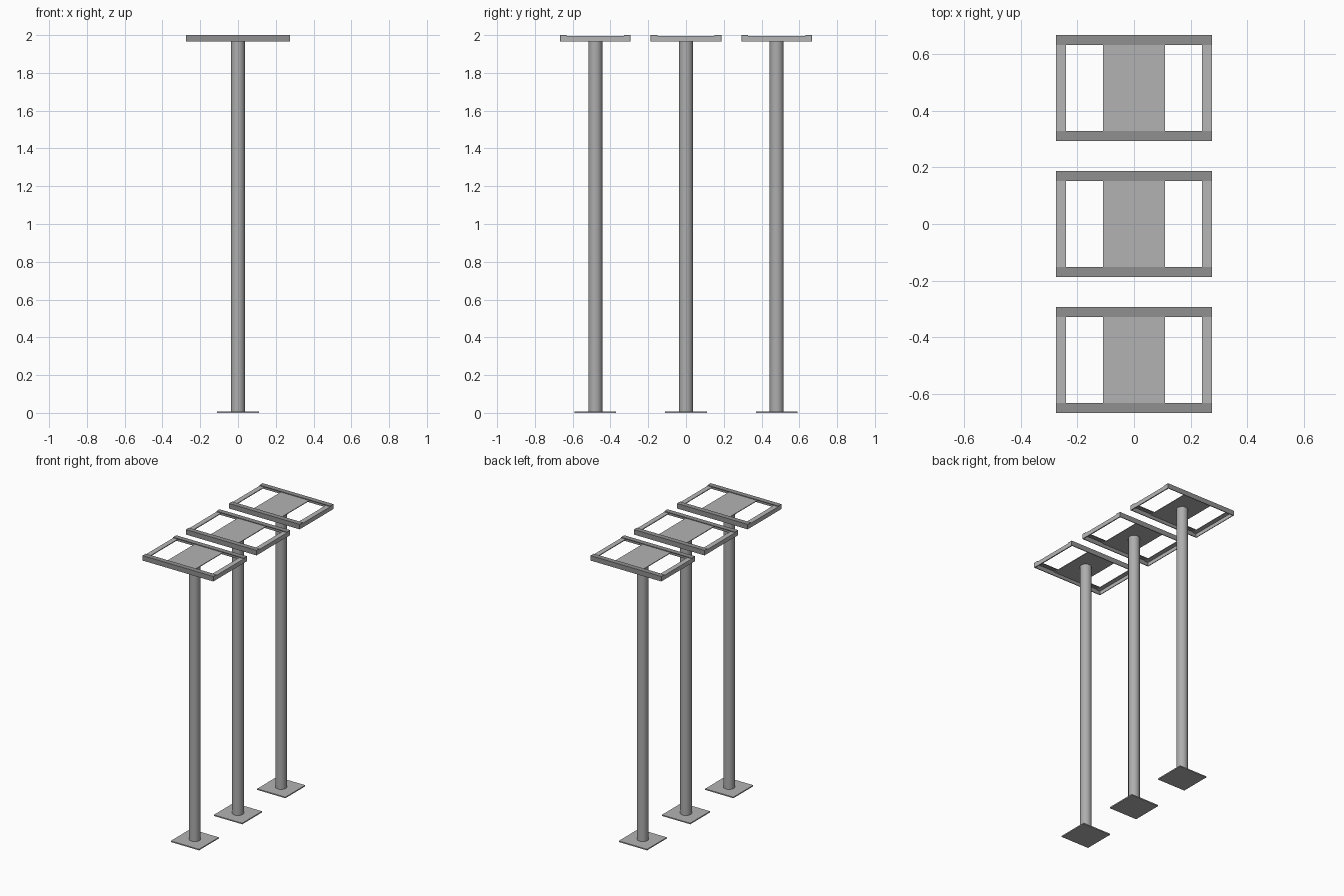
import bpy
import bmesh

if "Cube" in bpy.data.objects:
    bpy.data.objects.remove(bpy.data.objects["Cube"])

HX, HY = 0.275, 0.187      # half size of the top frame
W, T = 0.035, 0.005        # angle-iron width and wall thickness
PITCH = 0.48               # spacing of the three stands


def grey(name, v):
    mat = bpy.data.materials.new(name)
    mat.diffuse_color = (v, v, v, 1)
    mat.use_nodes = True
    mat.node_tree.nodes["Principled BSDF"].inputs["Base Color"].default_value = mat.diffuse_color
    return mat


PLATE = grey("plate_grey", 0.45)
POST = grey("post_grey", 0.42)
SIDE = grey("side_rail_grey", 0.47)
LONG = grey("long_rail_grey", 0.28)


def finish(name, bm, mat):
    bmesh.ops.recalc_face_normals(bm, faces=bm.faces)
    mesh = bpy.data.meshes.new(name)
    bm.to_mesh(mesh)
    bm.free()
    mesh.materials.append(mat)
    bpy.context.collection.objects.link(bpy.data.objects.new(name, mesh))


def box(name, x, y, z, mat):
    """Box from (min, max) ranges."""
    bm = bmesh.new()
    bmesh.ops.create_cube(bm, size=1)
    for v in bm.verts:
        v.co = [r[0] if c < 0 else r[1] for c, r in zip(v.co, (x, y, z))]
    finish(name, bm, mat)


def angle_bar(name, place, length, mat):
    """L-profile bar; place(along, inward, z) maps to model space."""
    profile = [(0, -W), (0, 0), (W, 0), (W, -T), (T, -T), (T, -W)]
    bm = bmesh.new()
    rings = [[bm.verts.new(place(a, i, z)) for i, z in profile]
             for a in (-length, length)]
    bm.faces.new(rings[0])
    bm.faces.new(rings[1][::-1])
    for k in range(6):
        n = (k + 1) % 6
        bm.faces.new((rings[0][k], rings[0][n], rings[1][n], rings[1][k]))
    finish(name, bm, mat)


for n, cy in enumerate((-PITCH, 0, PITCH), 1):
    # square foot
    box(f"base_plate_{n}", (-0.11, 0.11), (cy - 0.11, cy + 0.11), (0, 0.008), PLATE)
    # round post
    bpy.ops.mesh.primitive_cylinder_add(vertices=32, radius=0.037, depth=1.982,
                                        location=(0, cy, 0.999))
    post = bpy.context.object
    post.name = f"post_{n}"
    post.data.materials.append(POST)
    bpy.ops.object.shade_smooth_by_angle()
    # plate carrying the frame
    box(f"top_plate_{n}", (-0.11, 0.11), (cy - HY + T, cy + HY - T),
        (2 - 2 * T, 2 - T), PLATE)
    # angle-iron frame: long rails lap over the lower side rails
    for s in (-1, 1):
        angle_bar(f"long_rail_{n}",
                  lambda a, i, z: (a, cy + s * (HY - i), 2 + z), HX, LONG)
        angle_bar(f"side_rail_{n}",
                  lambda a, i, z: (s * (HX - i), cy + a, 2 - T + max(z, T - W)),
                  HY - T, SIDE)
